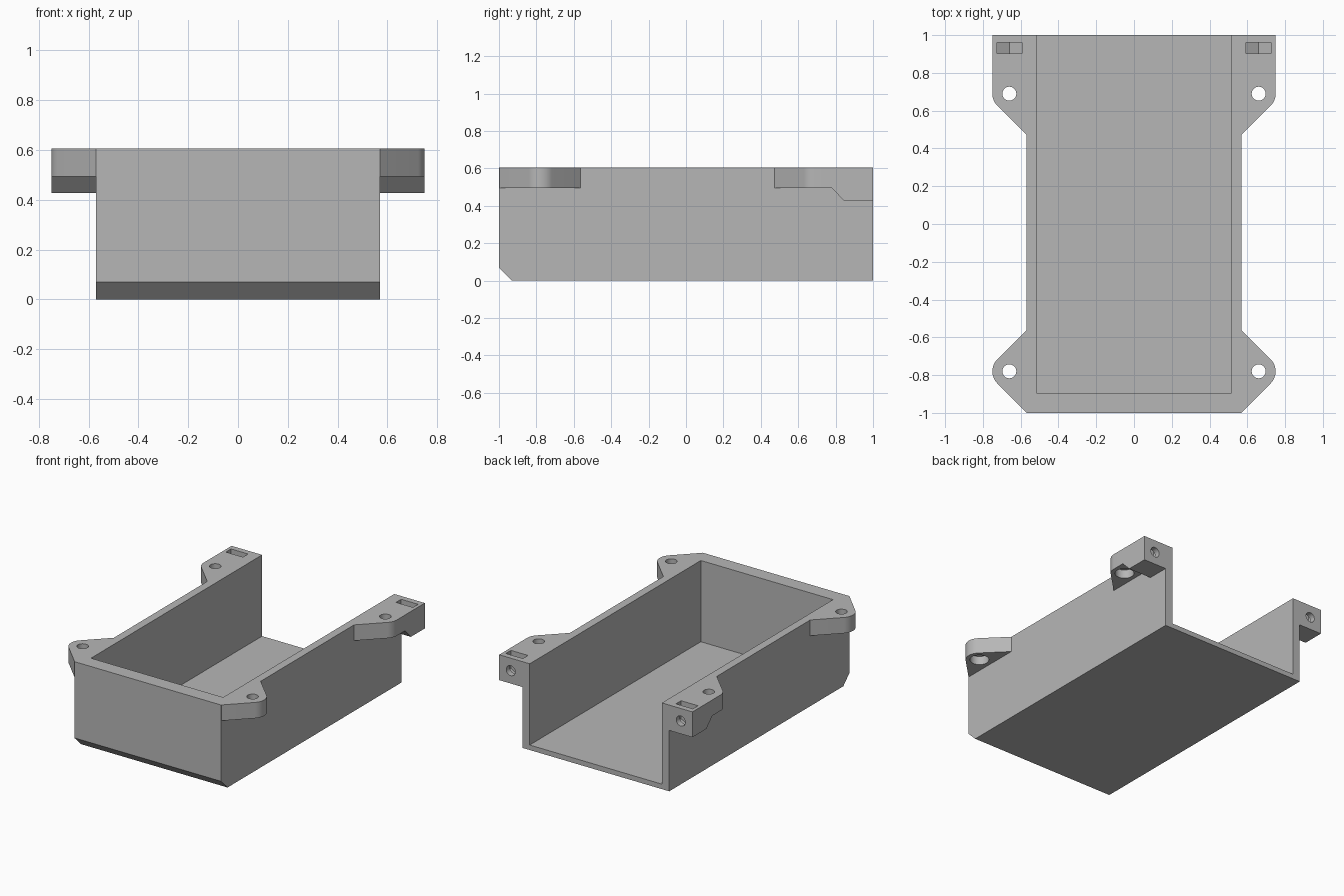
import bpy, bmesh, math
from mathutils import Matrix, Vector

cube = bpy.data.objects.get("Cube")
if cube:
    bpy.data.objects.remove(cube, do_unlink=True)

TOP, HOLE_X, BOLT_Z = 0.605, 0.66, 0.517

grey = bpy.data.materials.new("matte grey")
grey.use_nodes = True
grey.diffuse_color = (0.47, 0.47, 0.47, 1)
grey.node_tree.nodes["Principled BSDF"].inputs["Base Color"].default_value = grey.diffuse_color


def add_object(name, bm):
    bmesh.ops.recalc_face_normals(bm, faces=bm.faces)
    mesh = bpy.data.meshes.new(name)
    bm.to_mesh(mesh)
    bm.free()
    mesh.materials.append(grey)
    obj = bpy.data.objects.new(name, mesh)
    bpy.context.collection.objects.link(obj)
    return obj


def prism(points, offset):
    """Extrude a closed outline by an offset vector."""
    bm = bmesh.new()
    face = bm.faces.new([bm.verts.new(p) for p in points])
    ext = bmesh.ops.extrude_face_region(bm, geom=[face])
    moved = [v for v in ext["geom"] if isinstance(v, bmesh.types.BMVert)]
    bmesh.ops.translate(bm, verts=moved, vec=offset)
    return bm


def box(name, lo, hi):
    pts = [(lo[0], lo[1], lo[2]), (hi[0], lo[1], lo[2]), (hi[0], hi[1], lo[2]), (lo[0], hi[1], lo[2])]
    return add_object(name, prism(pts, (0, 0, hi[2] - lo[2])))


def rod(name, start, end, radius, sides=32, turn=0.0):
    start, end = Vector(start), Vector(end)
    axis = end - start
    bm = bmesh.new()
    place = (Matrix.Translation((start + end) / 2)
             @ axis.to_track_quat("Z", "Y").to_matrix().to_4x4() @ Matrix.Rotation(turn, 4, "Z"))
    bmesh.ops.create_cone(bm, cap_ends=True, segments=sides, radius1=radius, radius2=radius,
                          depth=axis.length, matrix=place)
    return add_object(name, bm)


def apply_modifier(obj, mod):
    bpy.context.view_layer.objects.active = obj
    bpy.ops.object.modifier_apply(modifier=mod.name)


def combine(obj, other, operation):
    mod = obj.modifiers.new(operation.lower(), "BOOLEAN")
    mod.operation, mod.solver, mod.object = operation, "EXACT", other
    other.hide_render = True
    apply_modifier(obj, mod)
    bpy.data.objects.remove(other, do_unlink=True)


def arc(cy, first, last, steps=12):
    angles = [math.radians(first + (last - first) * i / steps) for i in range(steps + 1)]
    return [(HOLE_X + 0.09 * math.cos(a), cy + 0.09 * math.sin(a)) for a in angles]


def make_ear(name, outline, hole_y):
    """Mounting ear with a chamfered underside that steps down at the back."""
    bm = prism([(x, y, 0.494) for x, y in outline], (0, 0, TOP - 0.494))
    bm.faces.ensure_lookup_table()
    under = min(bm.faces, key=lambda f: f.calc_center_median().z)
    rim = list(under.verts)
    bmesh.ops.recalc_face_normals(bm, faces=bm.faces)
    bmesh.ops.inset_region(bm, faces=[under], thickness=0.01, use_even_offset=True)
    for v in rim:
        v.co.z = 0.504
    for v in under.verts:
        v.co.z = 0.494
    for y in (0.78, 0.845, 1.0):
        bmesh.ops.bisect_plane(bm, geom=bm.verts[:] + bm.edges[:] + bm.faces[:], dist=1e-5,
                               plane_co=(0, y, 0), plane_no=(0, 1, 0), clear_outer=(y == 1.0))
    bmesh.ops.holes_fill(bm, edges=[e for e in bm.edges if e.is_boundary], sides=0)
    for v in bm.verts:
        if v.co.z < 0.55:
            v.co.z -= 0.067 * min(1, max(0, (v.co.y - 0.78) / 0.065))
    ear = add_object(name, bm)
    # screw hole with a counterbore below
    combine(ear, rod("screw_hole", (HOLE_X, hole_y, 0.3), (HOLE_X, hole_y, 0.7), 0.037), "DIFFERENCE")
    combine(ear, rod("counterbore", (HOLE_X, hole_y, 0.45), (HOLE_X, hole_y, 0.555), 0.062), "DIFFERENCE")
    return ear


# Tray shell: side profile with a chamfered lower front edge, hollowed and open at the back
profile = [(-1, TOP), (-1, 0.07), (-0.93, 0), (1, 0), (1, TOP)]
tray = add_object("tray", prism([(-0.57, y, z) for y, z in profile], (1.14, 0, 0)))
combine(tray, box("cavity", (-0.513, -0.897, 0.035), (0.513, 1.2, 0.8)), "DIFFERENCE")

# Front ears
front_outline = [(0.54, -0.998), (0.57, -0.998)] + arc(-0.78, -45, 45) + [(0.57, -0.563), (0.54, -0.563)]
front_ear = make_ear("front_ear", front_outline, -0.78)

# Back ears, with a bolt hole and a slot for a hexagonal nut
back_outline = [(0.54, 0.473), (0.57, 0.473)] + arc(0.69, -45, 0) + [(0.75, 1.05), (0.54, 1.05)]
back_ear = make_ear("back_ear", back_outline, 0.69)
combine(back_ear, rod("bolt_hole", (HOLE_X, 0.86, BOLT_Z), (HOLE_X, 1.1, BOLT_Z), 0.035), "DIFFERENCE")
half = 0.066
rise = half / math.sqrt(3)
slot = [(HOLE_X, BOLT_Z - 2 * rise), (HOLE_X + half, BOLT_Z - rise), (HOLE_X + half, 0.7),
        (HOLE_X - half, 0.7), (HOLE_X - half, BOLT_Z - rise)]
nut_slot = add_object("nut_slot", prism([(x, 0.903, z) for x, z in slot], (0, 0.057, 0)))
combine(back_ear, nut_slot, "DIFFERENCE")

# Mirror the ears to the other side and join them to the tray
for ear in (front_ear, back_ear):
    mirror = ear.modifiers.new("mirror", "MIRROR")
    mirror.use_clip = False
    apply_modifier(ear, mirror)
    combine(tray, ear, "UNION")

bpy.ops.object.select_all(action="DESELECT")
tray.select_set(True)
bpy.context.view_layer.objects.active = tray
bpy.ops.object.shade_smooth_by_angle(angle=math.radians(25))
